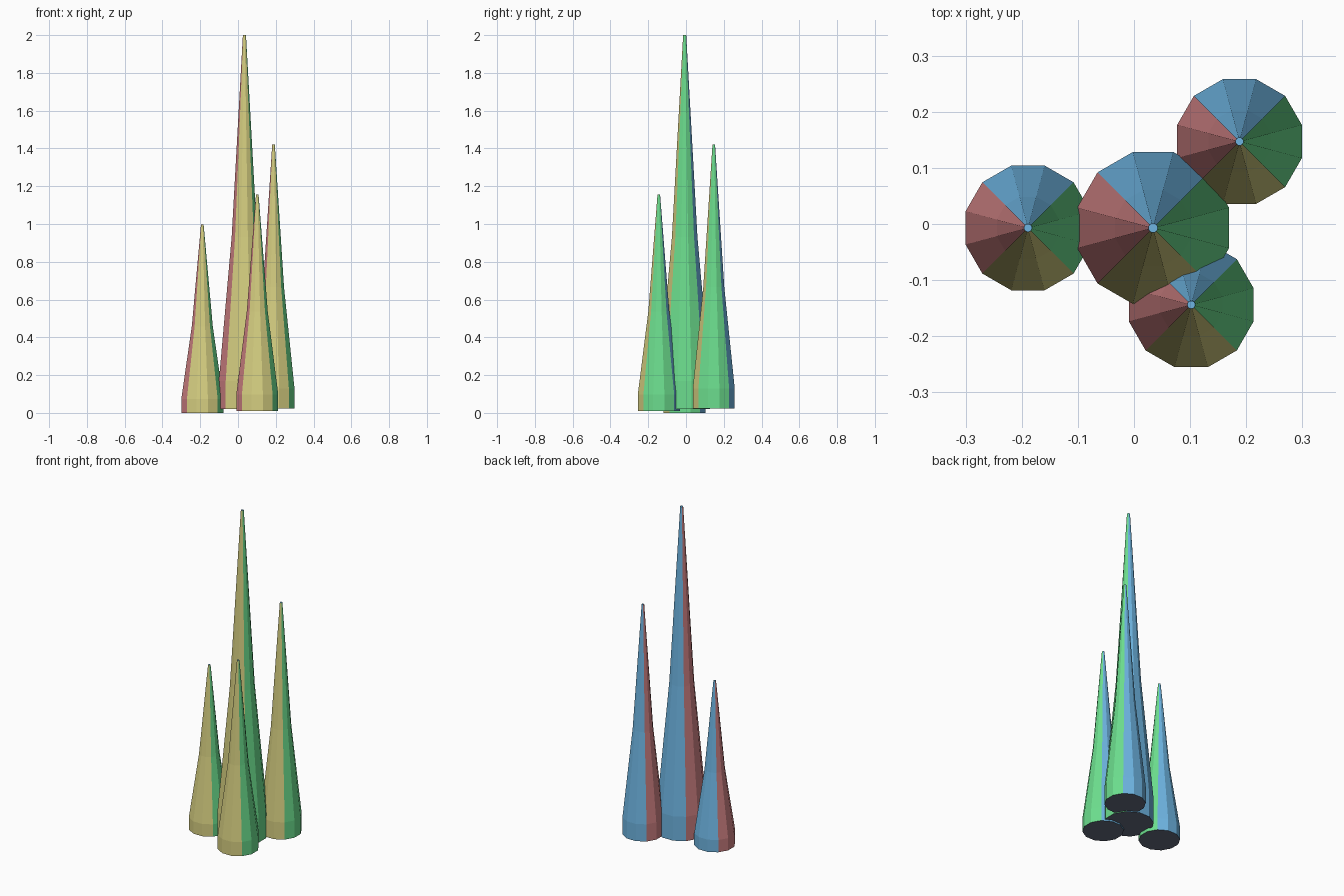
import bpy, bmesh, math

if "Cube" in bpy.data.objects:
    bpy.data.objects.remove(bpy.data.objects["Cube"])

SIDES = 12


def srgb(r, g, b):
    def lin(c):
        c /= 255
        return c / 12.92 if c <= 0.04045 else ((c + 0.055) / 1.055) ** 2.4
    return (lin(r), lin(g), lin(b), 1)


# Materials: right, back, left, front, underside
materials = []
for name, colour in [("green", srgb(108, 222, 142)), ("blue", srgb(110, 181, 226)),
                     ("rose", srgb(208, 130, 132)), ("yellow", srgb(214, 207, 129)),
                     ("dark_slate", srgb(98, 106, 126))]:
    m = bpy.data.materials.new(name)
    m.diffuse_color = colour
    m.use_nodes = True
    m.node_tree.nodes["Principled BSDF"].inputs["Base Color"].default_value = m.diffuse_color
    materials.append(m)


def spire(name, x, y, z0, z1, radius, tip):
    """Twelve-sided spike: short straight foot, concave taper, tiny flat tip."""
    h = z1 - z0
    profile = [(radius, 0), (radius, 0.075 * h), (radius * 0.5, 0.46 * h), (tip, h)]
    bm = bmesh.new()
    rings = []
    for r, z in profile:
        rings.append([bm.verts.new((r * math.cos((i + 0.5) * math.tau / SIDES),
                                    r * math.sin((i + 0.5) * math.tau / SIDES), z))
                      for i in range(SIDES)])
    # Sides coloured by the compass quarter they face
    for low, high in zip(rings, rings[1:]):
        for i in range(SIDES):
            j = (i + 1) % SIDES
            f = bm.faces.new((low[i], low[j], high[j], high[i]))
            f.material_index = ((i + 2) // 3) % 4
    # Tip and underside
    bm.faces.new(rings[-1]).material_index = 1
    bm.faces.new(rings[0][::-1]).material_index = 4
    mesh = bpy.data.meshes.new(name)
    bm.to_mesh(mesh)
    bm.free()
    for m in materials:
        mesh.materials.append(m)
    obj = bpy.data.objects.new(name, mesh)
    obj.location = (x, y, z0)
    bpy.context.collection.objects.link(obj)


spire("main_spire", 0.034, -0.007, 0.02, 2.0, 0.14, 0.0085)
spire("back_right_spire", 0.188, 0.147, 0.024, 1.42, 0.115, 0.0072)
spire("front_spire", 0.102, -0.144, 0.011, 1.155, 0.115, 0.0072)
spire("left_spire", -0.189, -0.007, 0.0, 0.997, 0.115, 0.0072)
